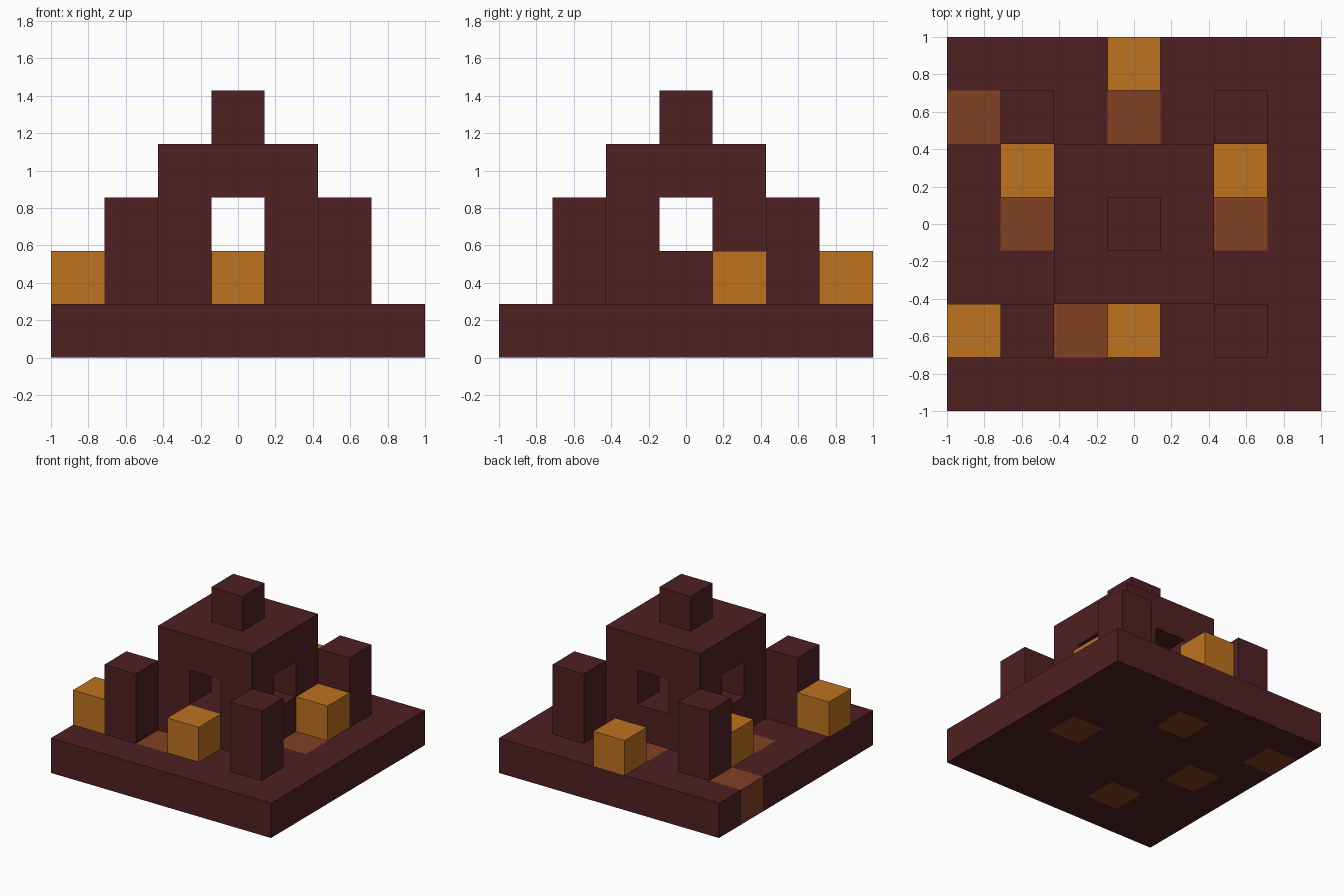
import bpy
import bmesh
from mathutils import Matrix, Vector

U = 2 / 7  # one block

default = bpy.data.objects.get("Cube")
if default:
    bpy.data.objects.remove(default, do_unlink=True)


def material(name, rgb):
    mat = bpy.data.materials.new(name)
    mat.use_nodes = True
    mat.diffuse_color = (*rgb, 1)
    mat.node_tree.nodes["Principled BSDF"].inputs["Base Color"].default_value = (*rgb, 1)
    return mat


dark_brick = material("dark brick", (0.080, 0.0144, 0.016))
glowing_orange = material("glowing orange", (0.515, 0.171, 0.0144))
scorched_brown = material("scorched brown", (0.223, 0.053, 0.0168))


def add_object(name, bm, *mats):
    mesh = bpy.data.meshes.new(name)
    bm.to_mesh(mesh)
    bm.free()
    for mat in mats:
        mesh.materials.append(mat)
    obj = bpy.data.objects.new(name, mesh)
    bpy.context.collection.objects.link(obj)
    return obj


def block(name, cell, level, size, mat):
    """Box centred on a grid cell, its underside at a level; all in blocks."""
    centre = Vector((cell[0], cell[1], level + size[2] / 2)) * U
    scale = Matrix.Diagonal((*(s * U for s in size), 1))
    bm = bmesh.new()
    bmesh.ops.create_cube(bm, size=1, matrix=Matrix.Translation(centre) @ scale)
    return add_object(name, bm, mat)


# Base slab, with scorched blocks let into it
scorched = {(-3, 2), (0, 2), (-2, 0), (2, 0), (-1, -2)}
bm = bmesh.new()
bmesh.ops.create_grid(bm, x_segments=7, y_segments=7, size=1)
grown = bmesh.ops.extrude_face_region(bm, geom=bm.faces[:], use_keep_orig=True)
top = [v for v in grown["geom"] if isinstance(v, bmesh.types.BMVert)]
bmesh.ops.translate(bm, verts=top, vec=(0, 0, U))
bmesh.ops.recalc_face_normals(bm, faces=bm.faces[:])
for face in bm.faces:
    inside = (face.calc_center_median() - face.normal * U / 2) / U
    face.material_index = int((round(inside.x), round(inside.y)) in scorched)
add_object("base_slab", bm, dark_brick, scorched_brown)

# Central keep, with two crossing window passages cut through it
keep = block("keep", (0, 0), 1, (3, 3, 3), dark_brick)
for size in ((1, 4, 1), (4, 1, 1)):
    cutter = block("window_cutter", (0, 0), 2, size, dark_brick)
    cutter.hide_render = True
    cut = keep.modifiers.new("window", 'BOOLEAN')
    cut.operation = 'DIFFERENCE'
    cut.solver = 'EXACT'
    cut.object = cutter
    bpy.context.view_layer.objects.active = keep
    bpy.ops.object.modifier_apply(modifier=cut.name)
    bpy.data.objects.remove(cutter, do_unlink=True)

# Block on the roof
block("roof_block", (0, 0), 4, (1, 1, 1), dark_brick)

# Corner towers
for x, side in ((-2, "right"), (2, "left")):
    for y, end in ((-2, "front"), (2, "back")):
        block(f"{end}_{side}_tower", (x, y), 1, (1, 1, 2), dark_brick)

# Glowing blocks standing on the base
for cell in ((-3, -2), (0, -2), (-2, 1), (2, 1), (0, 3)):
    block("glowing_block", cell, 1, (1, 1, 1), glowing_orange)
